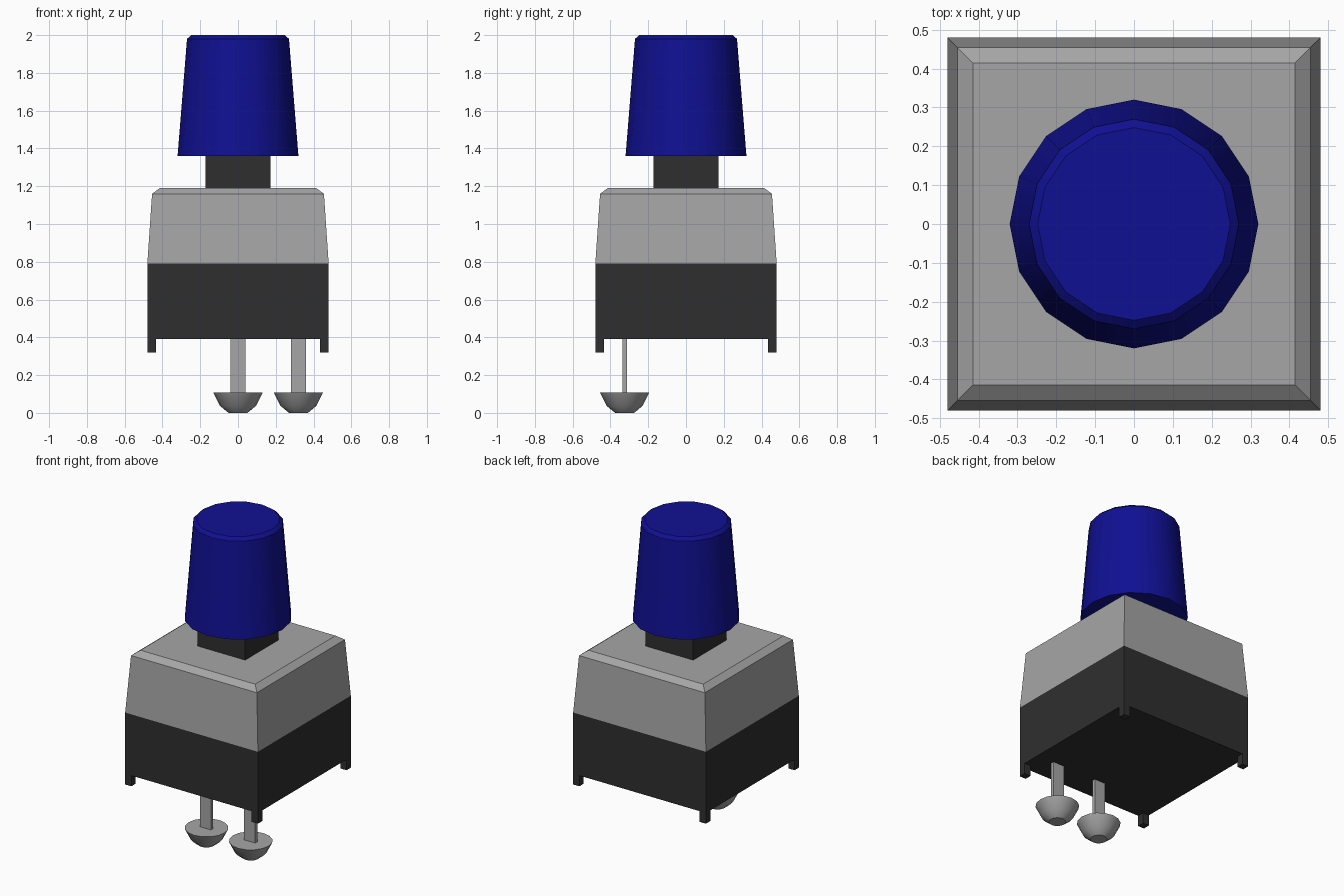
import bpy
import bmesh
from math import cos, sin, pi, radians, sqrt

if "Cube" in bpy.data.objects:
    bpy.data.objects.remove(bpy.data.objects["Cube"])


def material(name, rgb):
    mat = bpy.data.materials.new(name)
    mat.use_nodes = True
    mat.diffuse_color = (*rgb, 1)
    mat.node_tree.nodes["Principled BSDF"].inputs["Base Color"].default_value = (*rgb, 1)
    return mat


blue = material("blue plastic", (0.005, 0.005, 0.29))
grey = material("grey metal", (0.38, 0.38, 0.38))
black = material("black plastic", (0.028, 0.028, 0.028))


def stack(name, profile, sides, mat, x=0, y=0, start=0, smooth=False):
    """Closed solid from (radius, height) rings with the given number of sides."""
    bm = bmesh.new()
    rings = []
    for r, z in profile:
        angles = [start + 2 * pi * i / sides for i in range(sides)]
        rings.append([bm.verts.new((r * cos(a), r * sin(a), z)) for a in angles])
    for low, high in zip(rings, rings[1:]):
        for i in range(sides):
            j = (i + 1) % sides
            bm.faces.new((low[i], low[j], high[j], high[i]))
    bm.faces.new(rings[0][::-1])
    bm.faces.new(rings[-1])
    mesh = bpy.data.meshes.new(name)
    bm.to_mesh(mesh)
    bm.free()
    mesh.materials.append(mat)
    obj = bpy.data.objects.new(name, mesh)
    bpy.context.collection.objects.link(obj)
    obj.location = (x, y, 0)
    if smooth:
        bpy.ops.object.select_all(action='DESELECT')
        obj.select_set(True)
        bpy.context.view_layer.objects.active = obj
        bpy.ops.object.shade_smooth_by_angle(angle=radians(30))
    return obj


def square(name, profile, mat, x=0, y=0):
    """Square stack from (half width, height) rings."""
    return stack(name, [(h * sqrt(2), z) for h, z in profile], 4, mat, x, y, pi / 4)


# Body: black base, tapered grey housing with bevelled top, black stem
square("base", [(0.48, 0.39), (0.48, 0.79)], black)
square("housing", [(0.48, 0.79), (0.455, 1.16), (0.415, 1.19)], grey)
square("stem", [(0.173, 1.19), (0.173, 1.36)], black)

# Tapered round button cap
stack("button_cap", [(0.32, 1.36), (0.27, 1.98), (0.248, 2.0)], 16, blue, smooth=True)

# Corner feet
for x_side, x_name in ((1, "left"), (-1, "right")):
    for y_side, y_name in ((-1, "front"), (1, "back")):
        square(f"{y_name}_{x_name}_foot", [(0.0225, 0.32), (0.0225, 0.39)], black,
               x_side * 0.4575, y_side * 0.4575)

# Flat terminal pins ending in faceted solder domes
for name, x in (("middle", 0), ("left", 0.32)):
    pin = square(f"{name}_pin", [(0.04, 0.1), (0.04, 0.39)], grey, x, -0.325)
    pin.scale.y = 0.3
    stack(f"{name}_solder_dome", [(0.05, 0), (0.095, 0.037), (0.13, 0.107)], 16, grey,
          x, -0.325, smooth=True)
